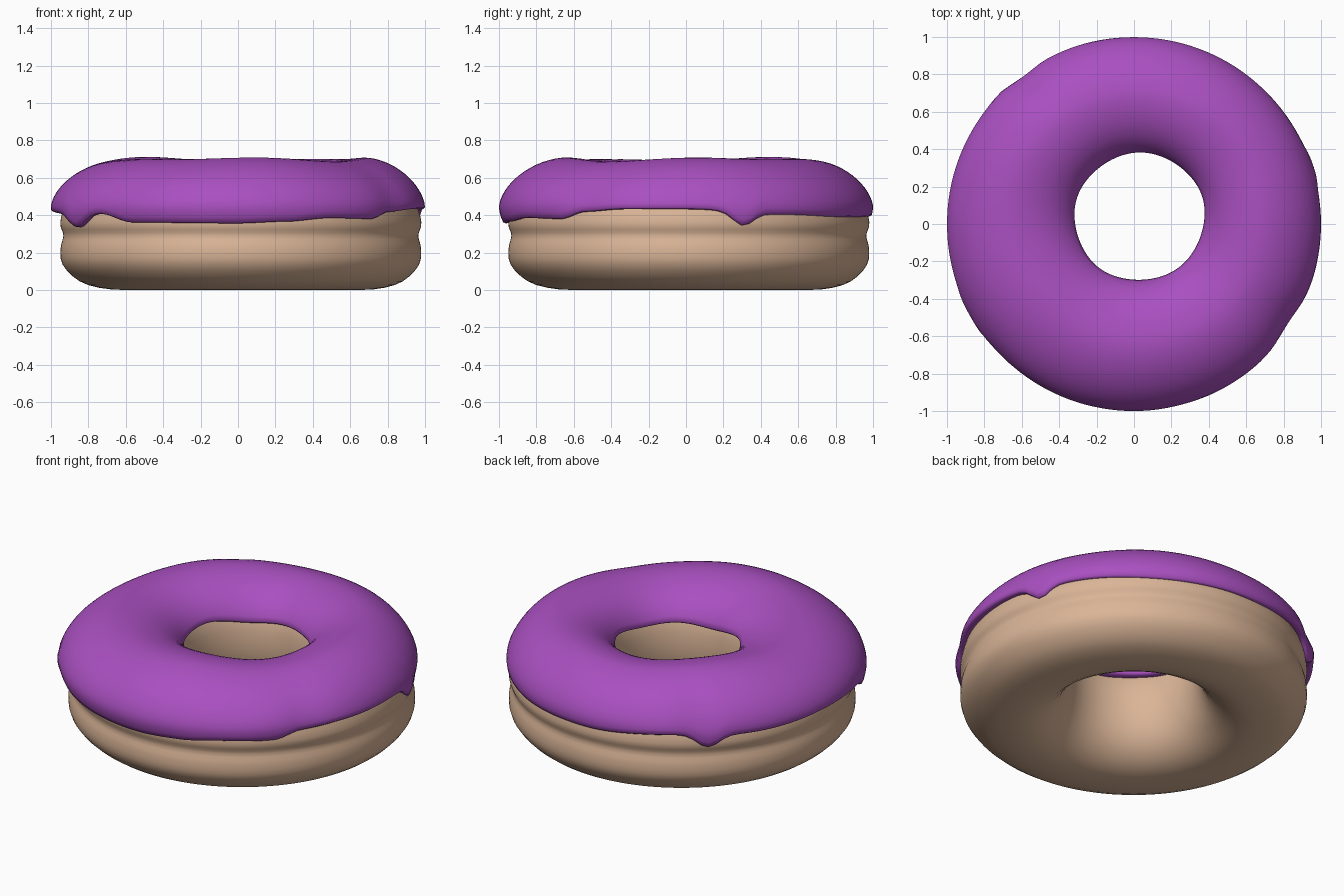
import bpy, math

if "Cube" in bpy.data.objects:
    bpy.data.objects.remove(bpy.data.objects["Cube"])

N = 144  # steps around the ring


def material(name, color):
    m = bpy.data.materials.new(name)
    m.diffuse_color = (*color, 1)
    m.use_nodes = True
    m.node_tree.nodes["Principled BSDF"].inputs["Base Color"].default_value = m.diffuse_color
    return m


def ring(name, section, mat):
    """Sweep a closed cross-section; section(angle) returns (x, y, z) points."""
    rows = [section(2 * math.pi * i / N) for i in range(N)]
    k = len(rows[0])
    verts = [p for row in rows for p in row]
    faces = [(i * k + j, (i + 1) % N * k + j, (i + 1) % N * k + (j + 1) % k, i * k + (j + 1) % k)
             for i in range(N) for j in range(k)]
    me = bpy.data.meshes.new(name)
    me.from_pydata(verts, [], faces)
    me.materials.append(mat)
    ob = bpy.data.objects.new(name, me)
    bpy.context.collection.objects.link(ob)
    for p in me.polygons:
        p.use_smooth = True
    return ob


def bump(deg, centre, width):
    d = (deg - centre + 180) % 360 - 180
    return math.exp(-(d / width) ** 2)


# dough: flattened tube with a crease around the outside
DOUGH = [(.70, .0), (.83, .023), (.90, .068), (.964, .138), (.966, .20), (.962, .25),
         (.943, .29), (.960, .325), (.970, .355), (.953, .43), (.91, .53), (.82, .61),
         (.67, .645), (.52, .63), (.42, .575), (.374, .50), (.357, .36), (.368, .24),
         (.41, .12), (.50, .035), (.60, .0)]


def dough_section(t):
    pts = []
    for r, z in DOUGH:
        w = max(0, min(1, (.95 - r) / .55))
        pts.append((r * math.cos(t) + .015 + .015 * w, r * math.sin(t) + .015 + .02 * w, z))
    return pts


dough = ring("dough", dough_section, material("dough_tan", (.70, .46, .31)))
sub = dough.modifiers.new("smooth", 'SUBSURF')
sub.levels = sub.render_levels = 1

# icing: lower edge height by angle in degrees
EDGE = [(0, .43), (30, .40), (60, .385), (90, .39), (120, .42), (150, .405), (180, .415),
        (200, .405), (222, .405), (234, .355), (270, .35), (285, .36), (300, .38), (317, .375),
        (326, .415), (340, .43), (360, .43)]
DRIPS = [(18, .075, 4.5), (132, .08, 5), (209, .08, 6.5)]


def edge_height(deg):
    for (a, za), (b, zb) in zip(EDGE, EDGE[1:]):
        if deg <= b:
            f = (deg - a) / (b - a)
            f = f * f * (3 - 2 * f)
            z = za + (zb - za) * f
            break
    return z - sum(h * bump(deg, c, w) for c, h, w in DRIPS)


def icing_section(t):
    deg = math.degrees(t) % 360
    a0 = math.asin((edge_height(deg) + .012 - .45) / .25)
    inner_z = .515 + .012 * math.sin(2 * t + 1) + .008 * math.sin(5 * t)
    a1 = math.pi - math.asin((inner_z - .45) / .25)
    drip = sum(bump(deg, c, w) for c, h, w in DRIPS)
    dent = .02 * bump(deg, 128, 6) + .02 * bump(deg, 327, 8)
    # outer skin, rounded lip, then the underside hidden in the dough
    path = [(a0 + (a1 - a0) * i / 28, 0) for i in range(29)]
    path += [(a1 + .04, .012), (a1 + .03, .03), (a1 - .03, .055)]
    path += [(a1 - .1 + (a0 - a1 + .2) * i / 8, .07) for i in range(9)]
    path += [(a0 - .03, .05), (a0 - .05, .03), (a0 - .04, .01)]
    pts = []
    for a, inset in path:
        outer = max(0, math.cos(a))
        low = max(0, 1 - abs(a - a0) / .5)
        # sloping outer shoulder, slightly fuller inside
        shoulder = .018 * max(0, math.sin(2 * a)) if inset == 0 else 0
        half = .33 if math.cos(a) > 0 else .338
        r = .67 + (half - inset) * math.cos(a) + outer * (.025 * drip * low - dent) - shoulder
        z = .45 + (.25 - inset) * math.sin(a) - shoulder * .5
        z += max(0, math.sin(a)) * (.007 * math.sin(3 * t + .5) + .005 * math.sin(5 * t + 2))
        w = (1 - math.cos(a)) / 2
        pts.append((r * math.cos(t) + .03 * w, r * math.sin(t) + .04 * w, z))
    return pts


ring("icing", icing_section, material("icing_purple", (.40, .08, .53)))
